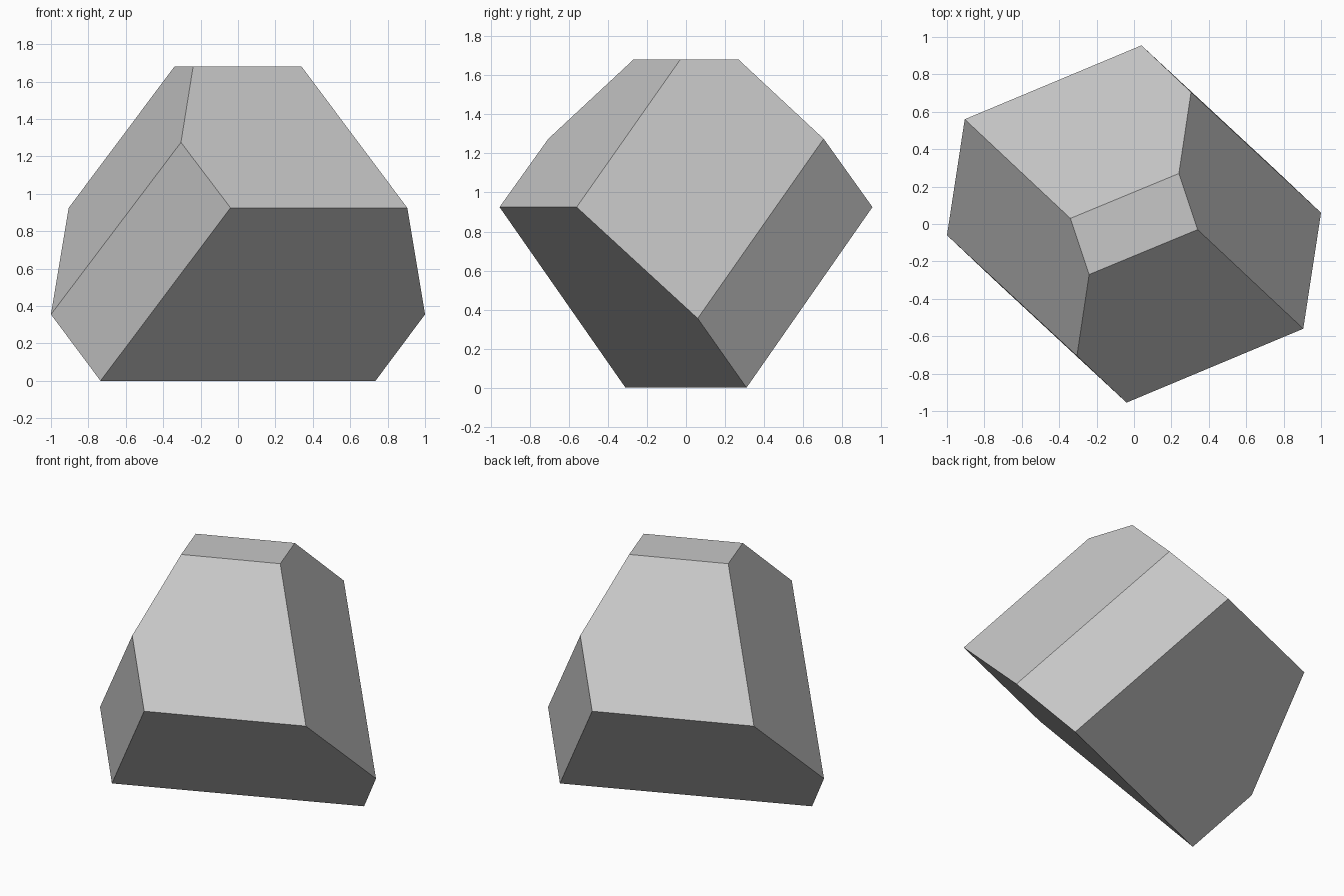
import bpy
import bmesh
import math

cube = bpy.data.objects.get("Cube")
if cube:
    bpy.data.objects.remove(cube, do_unlink=True)

# Plain grey stone colour
grey = bpy.data.materials.new("stone_grey")
grey.use_nodes = True
colour = (0.57, 0.57, 0.57, 1)
grey.diffuse_color = colour
grey.node_tree.nodes["Principled BSDF"].inputs["Base Color"].default_value = colour

# Corners of one half; the other half is the same turned half round z
half_corners = [
    (-0.34, 0.03, 1.68),    # top face
    (-0.24, -0.27, 1.68),
    (-0.305, -0.705, 1.275),  # upper shoulder
    (-0.04, -0.955, 0.925),   # widest ridge
    (0.905, -0.56, 0.925),
    (1.0, 0.06, 0.355),     # low side corner
    (0.735, 0.31, 0.0),     # end of the keel edge it stands on
]

# Faceted block: hull of both halves, with coplanar triangles merged
bm = bmesh.new()
for x, y, z in half_corners:
    for turn in (1, -1):
        bm.verts.new((turn * x, turn * y, z))
bmesh.ops.convex_hull(bm, input=bm.verts[:])
bmesh.ops.dissolve_limit(bm, angle_limit=math.radians(5),
                         verts=bm.verts[:], edges=bm.edges[:])
bmesh.ops.recalc_face_normals(bm, faces=bm.faces[:])

mesh = bpy.data.meshes.new("faceted_rock")
bm.to_mesh(mesh)
bm.free()
mesh.materials.append(grey)
rock = bpy.data.objects.new("faceted_rock", mesh)
bpy.context.collection.objects.link(rock)
